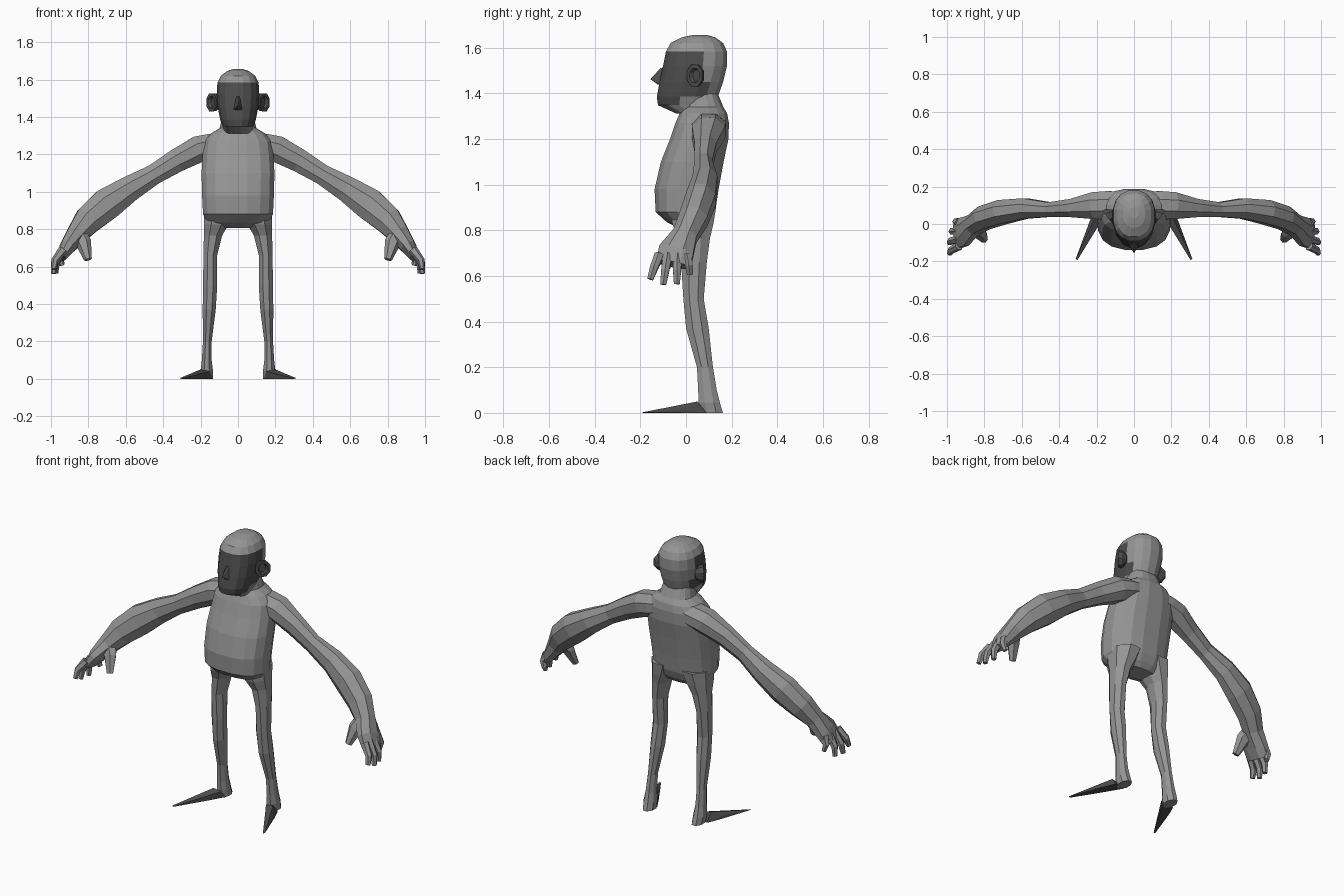
import bpy, bmesh, math
from mathutils import Vector

if "Cube" in bpy.data.objects:
    bpy.data.objects.remove(bpy.data.objects["Cube"])


def material(name, v):
    m = bpy.data.materials.new(name)
    m.diffuse_color = (v, v, v, 1)
    m.use_nodes = True
    m.node_tree.nodes["Principled BSDF"].inputs["Base Color"].default_value = m.diffuse_color
    return m


GREY = material("light grey", 0.3)
DARK = material("dark grey", 0.075)


def finish(name, bm, mirror=False, mats=(GREY,), rule=None):
    bmesh.ops.recalc_face_normals(bm, faces=bm.faces)
    if rule:
        for f in bm.faces:
            f.material_index = int(rule(f.calc_center_median()))
    me = bpy.data.meshes.new(name)
    bm.to_mesh(me)
    bm.free()
    for m in mats:
        me.materials.append(m)
    ob = bpy.data.objects.new(name, me)
    bpy.context.collection.objects.link(ob)
    if mirror:
        ob.modifiers.new("mirror", "MIRROR").use_mirror_merge = False
    return ob


def spow(v, e):
    return math.copysign(abs(v) ** e, v)


def loft(bm, rings, n, ref, axis=None, e=1.0, grow=1.0):
    """Skin rings of (x, y, z, radius along ref, radius across)."""
    pts = [Vector(r[:3]) for r in rings]
    loops = []
    for i, r in enumerate(rings):
        t = axis or (pts[min(i + 1, len(pts) - 1)] - pts[max(i - 1, 0)]).normalized()
        u = (Vector(ref) - t * t.dot(Vector(ref))).normalized()
        w = t.cross(u)
        loop = []
        for k in range(n):
            a = 2 * math.pi * (k + 0.5) / n
            loop.append(bm.verts.new(pts[i] + u * r[3] * grow * spow(math.cos(a), e)
                                     + w * r[4] * grow * spow(math.sin(a), e)))
        loops.append(loop)
    for a, b in zip(loops, loops[1:]):
        for k in range(n):
            bm.faces.new((a[k], a[(k + 1) % n], b[(k + 1) % n], b[k]))
    bm.faces.new(loops[0])
    bm.faces.new(loops[-1])


def stack(rows):
    """Rows of (z, front y, back y, half width) to centred rings."""
    return [(0, (f + b) / 2, z, h, (b - f) / 2) for z, f, b, h in rows]


def fuse(name, base, parts):
    """Union the parts into one skin and drop the pieces."""
    for p in parts:
        mod = base.modifiers.new("union", "BOOLEAN")
        mod.operation, mod.solver, mod.object = "UNION", "EXACT", p
        mod.use_self = True
        mod.material_mode = "TRANSFER"
    dg = bpy.context.evaluated_depsgraph_get()
    me = bpy.data.meshes.new_from_object(base.evaluated_get(dg))
    for p in [base] + parts:
        bpy.data.objects.remove(p)
    me.name = name
    bpy.context.collection.objects.link(bpy.data.objects.new(name, me))


Z = Vector((0, 0, 1))
X, Y = (1, 0, 0), (0, 1, 0)

# torso with pot belly, sloping shoulders and neck
bm = bmesh.new()
loft(bm, stack([(.805, -.02, .09, .10), (.835, -.085, .112, .165), (.88, -.135, .13, .19),
                (.98, -.14, .145, .195), (1.10, -.112, .167, .198), (1.20, -.072, .188, .192),
                (1.27, -.048, .19, .182), (1.312, -.03, .182, .147), (1.34, -.015, .165, .1),
                (1.40, -.01, .14, .085)]), 16, X, Z, 0.82)
torso = finish("torso", bm)

# head with dark face area
bm = bmesh.new()
loft(bm, stack([(1.312, -.045, .10, .07), (1.348, -.125, .13, .083), (1.385, -.13, .142, .097),
                (1.45, -.118, .165, .11), (1.52, -.103, .182, .116), (1.583, -.09, .182, .112),
                (1.62, -.07, .165, .093), (1.645, -.02, .13, .06),
                (1.656, .03, .09, .025)]), 16, X, Z, 0.87)
head = finish("head", bm, mats=(GREY, DARK),
              rule=lambda c: c.z < 1.585 and ((c.y < .09 and c.z > 1.39)
                                              or (c.y < -.04 and c.z > 1.345)))


def hull(name, points, mat, mirror):
    bm = bmesh.new()
    for p in points:
        bm.verts.new(p)
    bmesh.ops.convex_hull(bm, input=bm.verts)
    return finish(name, bm, mirror, (mat,))


# small pointed nose
nose = hull("nose", [(-.028, -.11, 1.435), (.028, -.11, 1.435), (0, -.156, 1.462),
                     (0, -.125, 1.44), (0, -.112, 1.51), (-.015, -.09, 1.51),
                     (.015, -.09, 1.51)], DARK, False)

# ears, cupped discs swept back
bm = bmesh.new()
loft(bm, [(.10, .06, 1.478, .025, .025), (.128, .047, 1.478, .05, .045),
          (.143, .037, 1.478, .052, .046), (.143, .037, 1.478, .034, .029),
          (.132, .045, 1.478, .026, .02)], 8, Z, Vector((.78, -.62, 0)).normalized())
ear = finish("ear", bm, True, (DARK,))

# legs, flared into the hips and heels
bm = bmesh.new()
loft(bm, [(.098, .03, .90, .086, .105), (.116, .03, .825, .068, .092),
          (.134, .037, .765, .05, .07), (.148, .035, .66, .038, .058),
          (.149, .033, .5, .039, .046), (.154, .05, .37, .036, .051),
          (.164, .083, .2, .024, .036), (.167, .094, .1, .027, .042),
          (.167, .102, .045, .034, .048), (.164, .113, 0, .032, .05)], 8, X, Z, grow=1.05)
leg = finish("leg", bm, True)

# long pointed feet
foot = hull("foot", [(.137, .08, 0), (.205, .09, 0), (.15, .055, .04), (.2, .05, .05),
                     (.235, .02, 0), (.243, -.01, .018), (.19, -.01, 0), (.215, -.01, .032),
                     (.312, -.187, .003), (.302, -.192, 0)], DARK, True)

# arms from inside the shoulders down to the palm
bm = bmesh.new()
loft(bm, [(.06, .10, 1.262, .075, .055), (.14, .1, 1.245, .078, .068),
          (.21, .098, 1.228, .074, .073), (.33, .085, 1.165, .05, .064),
          (.45, .077, 1.092, .04, .056), (.58, .083, 1.016, .056, .071),
          (.70, .065, .935, .066, .088), (.80, .033, .85, .064, .078),
          (.86, -.005, .775, .056, .058), (.912, -.043, .705, .08, .042),
          (.945, -.057, .65, .078, .026)], 8, Y, grow=1.05)
arm = finish("arm", bm, True)

# fingers: knuckle to tip
bm = bmesh.new()
for by, tx, ty, tz in [(-.118, .985, -.157, .585), (-.08, .987, -.1, .562),
                       (-.038, .975, -.04, .564), (.004, .94, .018, .607)]:
    a, b = Vector((.935, by, .69)), Vector((tx, ty, tz))
    m = a.lerp(b, .6) + Vector((.014, 0, .005))
    loft(bm, [(*a, .023, .026), (*m, .02, .02), (*b, .015, .014)], 6, Y)
finger = finish("finger", bm, True)

# thumbs
bm = bmesh.new()
loft(bm, [(.865, -.005, .79, .042, .05), (.825, -.05, .725, .03, .042),
          (.802, -.085, .637, .017, .021)], 6, Y)
thumb = finish("thumb", bm, True)

# one continuous skin
fuse("body", torso, [head, nose, ear, leg, foot, arm, finger, thumb])
